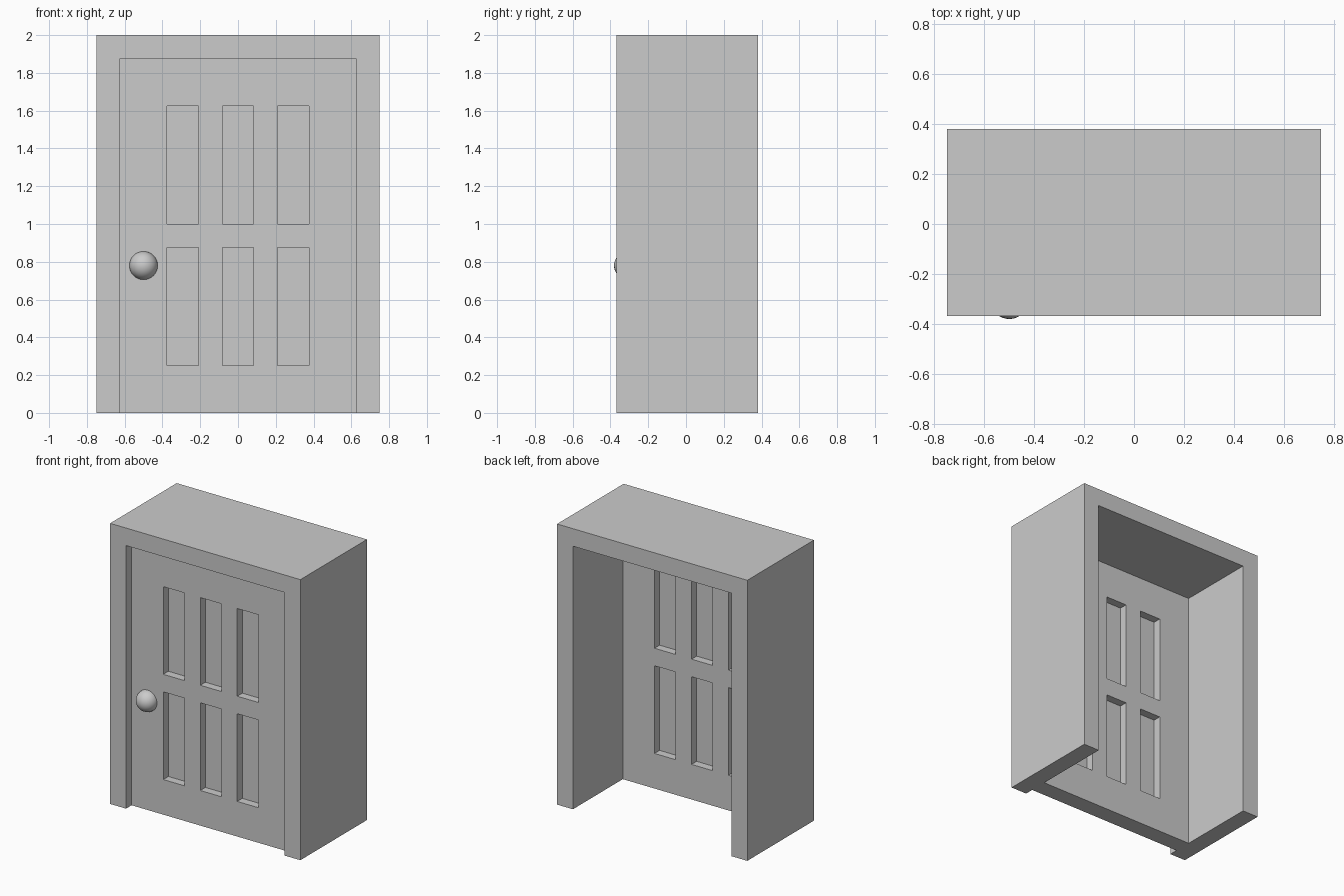
import bpy, bmesh
from mathutils import Vector

if "Cube" in bpy.data.objects:
    bpy.data.objects.remove(bpy.data.objects["Cube"])

FRONT, BACK = -0.369, 0.381          # frame depth range
DOOR_FRONT, DOOR_BACK = -0.306, -0.181
COLUMNS = [(-0.375, -0.208), (-0.083, 0.083), (0.208, 0.375)]
ROWS = [(0.25, 0.875), (1.0, 1.625)]


def extruded(name, faces, y0, y1):
    """Extrude flat x-z polygons that share corners from y0 to y1."""
    bm = bmesh.new()
    for points in faces:
        bm.faces.new([bm.verts.new((x, y0, z)) for x, z in points])
    bmesh.ops.remove_doubles(bm, verts=bm.verts, dist=1e-5)
    # keep the starting faces as the front cap
    geom = bmesh.ops.extrude_face_region(bm, geom=bm.faces[:], use_keep_orig=True)["geom"]
    moved = [g for g in geom if isinstance(g, bmesh.types.BMVert)]
    bmesh.ops.translate(bm, verts=moved, vec=Vector((0, y1 - y0, 0)))
    bmesh.ops.recalc_face_normals(bm, faces=bm.faces)
    mesh = bpy.data.meshes.new(name)
    bm.to_mesh(mesh)
    bm.free()
    obj = bpy.data.objects.new(name, mesh)
    bpy.context.collection.objects.link(obj)
    return obj


def rect(x0, x1, z0, z1):
    return [(x0, z0), (x1, z0), (x1, z1), (x0, z1)]


# Deep frame: an upside-down U open at the floor
extruded("door_frame", [[(-0.75, 0), (-0.625, 0), (-0.625, 1.875), (0.625, 1.875),
                         (0.625, 0), (0.75, 0), (0.75, 2), (-0.75, 2)]], FRONT, BACK)

# Door leaf: a grid of cells, leaving out the six panel openings
xs = [-0.625] + [x for c in COLUMNS for x in c] + [0.625]
zs = [0.0] + [z for r in ROWS for z in r] + [1.875]
cells = [rect(xs[i], xs[i + 1], zs[j], zs[j + 1])
         for i in range(len(xs) - 1) for j in range(len(zs) - 1)
         if not (i % 2 and j % 2)]
extruded("door_leaf", cells, DOOR_FRONT, DOOR_BACK)

# Thin panels recessed on both sides of the leaf
mid = (DOOR_FRONT + DOOR_BACK) / 2
panels = [rect(*c, *r) for c in COLUMNS for r in ROWS]
extruded("door_panels", panels, mid - 0.005, mid + 0.005)

# Round knob, half sunk into the leaf
bpy.ops.mesh.primitive_uv_sphere_add(segments=32, ring_count=16, radius=0.075,
                                     location=(-0.5, DOOR_FRONT, 0.78))
bpy.context.object.name = "door_knob"
bpy.ops.object.shade_smooth()
